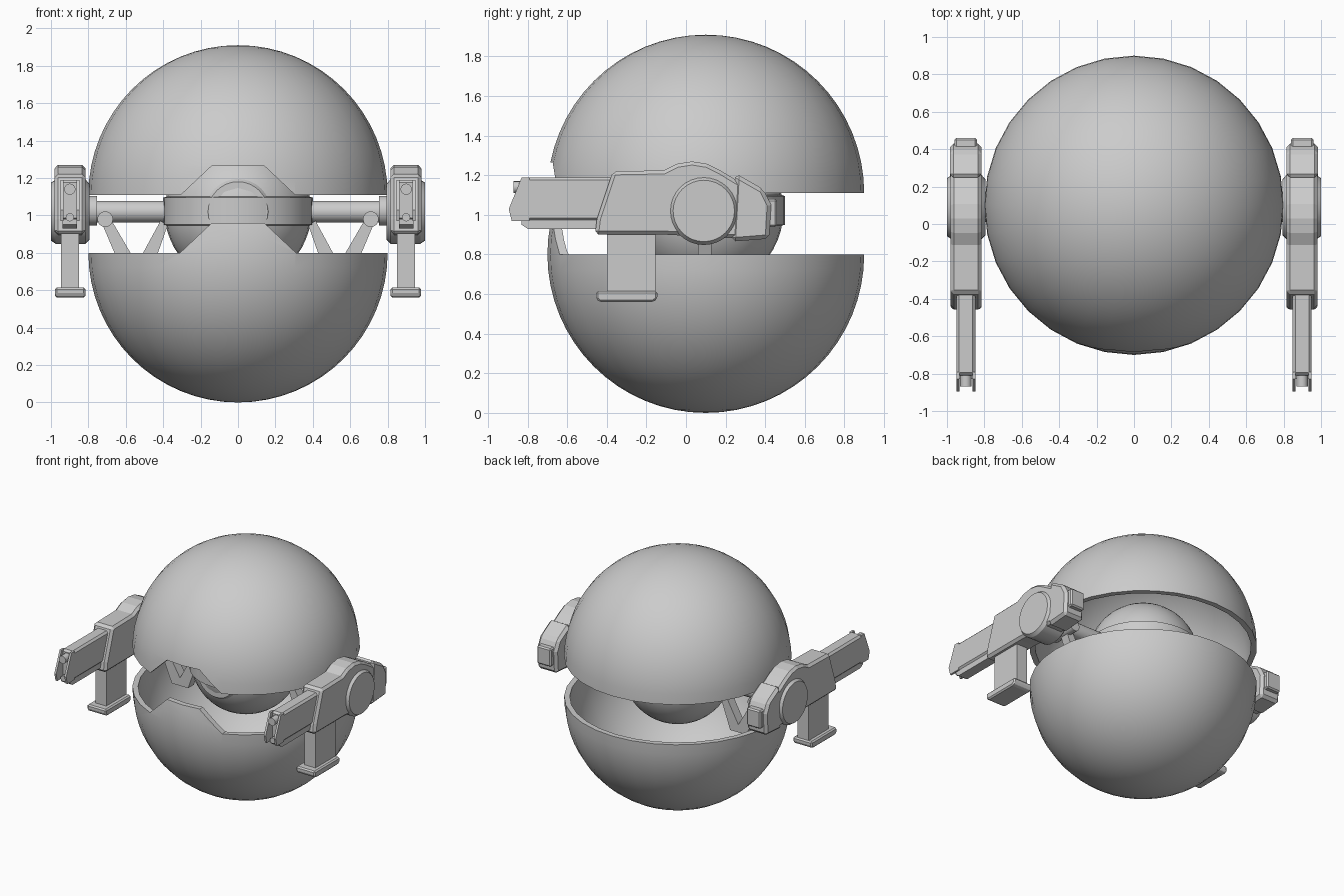
import bpy, bmesh, math
from mathutils import Matrix, Vector

if "Cube" in bpy.data.objects:
    bpy.data.objects.remove(bpy.data.objects["Cube"])


def finish(bm, name, smooth=True):
    bmesh.ops.recalc_face_normals(bm, faces=bm.faces)
    me = bpy.data.meshes.new(name)
    bm.to_mesh(me)
    bm.free()
    ob = bpy.data.objects.new(name, me)
    bpy.context.collection.objects.link(ob)
    if smooth:
        shade(ob)
    return ob


def shade(ob):
    bpy.ops.object.select_all(action='DESELECT')
    ob.select_set(True)
    bpy.context.view_layer.objects.active = ob
    bpy.ops.object.shade_smooth_by_angle(angle=math.radians(30))


def prism(name, pts, a, b, axis='x', bevel=0.0):
    """Extrude a profile: (y,z) points along x, or (x,z) points along y."""
    bm = bmesh.new()
    place = (lambda p, t: (t, p[0], p[1])) if axis == 'x' else (lambda p, t: (p[0], t, p[1]))
    face = bm.faces.new([bm.verts.new(place(p, a)) for p in pts])
    ext = bmesh.ops.extrude_face_region(bm, geom=[face])
    step = Vector(place((0, 0), b - a))
    bmesh.ops.translate(bm, vec=step, verts=[v for v in ext['geom'] if isinstance(v, bmesh.types.BMVert)])
    ob = finish(bm, name, smooth=False)
    if bevel:
        m = ob.modifiers.new('chamfer', 'BEVEL')
        m.width, m.segments, m.limit_method = bevel, 1, 'ANGLE'
    return ob


def box(name, x, y, z, bevel=0.0):
    return prism(name, [(y[0], z[0]), (y[1], z[0]), (y[1], z[1]), (y[0], z[1])], *x, bevel=bevel)


def lathe(name, prof, center, axis, n=32):
    """Solid of revolution from (radius, offset) points about an axis."""
    bm = bmesh.new()
    rings = [[bm.verts.new((r * math.cos(2 * math.pi * i / n), r * math.sin(2 * math.pi * i / n), h))
              for i in range(n)] for r, h in prof]
    for lo, hi in zip(rings, rings[1:]):
        for i in range(n):
            bm.faces.new((lo[i], lo[(i + 1) % n], hi[(i + 1) % n], hi[i]))
    bm.faces.new(rings[0])
    bm.faces.new(rings[-1])
    rot = {'x': Matrix.Rotation(math.pi / 2, 4, 'Y'), 'y': Matrix.Rotation(-math.pi / 2, 4, 'X'),
           'z': Matrix.Identity(4)}[axis]
    bm.transform(Matrix.Translation(center) @ rot)
    return finish(bm, name)


def mirror(*obs):
    for ob in obs:
        ob.modifiers.new('mirror', 'MIRROR')


def shell(name, zc, cutters):
    """Hollow sphere trimmed by cutters."""
    bm = bmesh.new()
    for r in (0.8, 0.76):
        bmesh.ops.create_uvsphere(bm, u_segments=32, v_segments=32, radius=r,
                                  matrix=Matrix.Translation((0, 0.1, zc)))
        if r == 0.8:
            outer = set(bm.faces)
    bmesh.ops.reverse_faces(bm, faces=[f for f in bm.faces if f not in outer])
    me = bpy.data.meshes.new(name)
    bm.to_mesh(me)
    bm.free()
    ob = bpy.data.objects.new(name, me)
    bpy.context.collection.objects.link(ob)
    bpy.context.view_layer.objects.active = ob
    for c in cutters:
        m = ob.modifiers.new('trim', 'BOOLEAN')
        m.operation, m.solver, m.object = 'DIFFERENCE', 'EXACT', c
        bpy.ops.object.modifier_apply(modifier=m.name)
    for c in cutters:
        bpy.data.objects.remove(c)
    shade(ob)


# Split outer shell: lower half with front tab, upper half with matching notch
shell('lower_shell', 0.8, [
    prism('cut_front', [(-1, .8), (-.31, .8), (-.14, .96), (.14, .96), (.31, .8), (1, .8), (1, 2), (-1, 2)],
          -1, 0.2, 'y'),
    box('cut_back', (-1, 1), (0.15, 1.2), (0.8, 2))])
shell('upper_shell', 1.11, [
    prism('cut_front', [(-1, 1.11), (-.305, 1.11), (-.14, 1.265), (.14, 1.265), (.305, 1.11), (1, 1.11), (1, 0), (-1, 0)],
          -1, 0.2, 'y'),
    box('cut_back', (-1, 1), (0.15, 1.2), (0, 1.11))])

# Inner ball with equator band and front lens
bm = bmesh.new()
bmesh.ops.create_uvsphere(bm, u_segments=32, v_segments=24, radius=0.392,
                          matrix=Matrix.Translation((0, 0.1, 1.02)))
finish(bm, 'inner_ball')
lathe('ball_band', [(.38, -.075), (.4, -.07), (.4, .075), (.385, .08)], (0, 0.1, 1.02), 'z')
lathe('lens', [(.175, .15), (.175, -.27 + .02), (.16, -.27)], (0, 0, 1.02), 'y')

# Axle, collars and V struts holding the arms
lathe('axle', [(.058, -.8), (.058, .8)], (0, 0.09, 1.02), 'x')
mirror(lathe('axle_collar', [(.08, .755), (.08, .84)], (0, 0.09, 1.025), 'x'),
       lathe('strut_pin', [(.042, -.02), (.042, .2)], (.71, 0, .98), 'y', 16),
       prism('v_strut', [(.72, .94), (.68, .98), (.54, .74), (.415, .97), (.375, .95), (.47, .68), (.61, .68)],
             .06, .13, 'y'))

# Side gun: receiver with rounded hump over the hub
hump = [(.03 + .25 * math.cos(math.radians(a)), 1.02 + .25 * math.sin(math.radians(a)))
        for a in (125, 108, 90, 72, 55)]
receiver = prism('gun_receiver', [(-.46, .9), (-.45, .98), (-.37, 1.22)] + hump +
                 [(.28, 1.16), (.28, .88), (-.1, .9)], .815, .98, bevel=.018)
hub = lathe('gun_hub', [(.15, .795), (.172, .815), (.172, .975), (.155, 1.0)], (0, 0.09, 1.02), 'x')

# Rear block and cap
rear = prism('rear_block', [(.25, 1.21), (.39, 1.13), (.43, 1.05), (.42, .88), (.23, .865)],
             .815, .985, bevel=.02)
cap = box('rear_cap', (.84, .96), (.4, .46), (.94, 1.08), .01)

# Barrel housing with open cheeks, lower rail and muzzles
housing = prism('barrel_housing', [(-.81, .97), (-.4, .97), (-.36, 1.19), (-.81, 1.19)],
                .848, .95, bevel=.015)
cheek = [(-.88, .97), (-.79, .97), (-.79, 1.19), (-.83, 1.19), (-.895, 1.03)]
cheeks = [prism('barrel_cheek', cheek, x, x + .016) for x in (.848, .934)]
rail = prism('lower_rail', [(-.80, .93), (-.42, .93), (-.42, .98), (-.83, .98), (-.83, .95)], .86, .938)
muzzle = lathe('upper_muzzle', [(.03, -.87), (.03, -.78)], (.899, 0, 1.14), 'y', 16)
port = lathe('lower_muzzle', [(.022, -.86), (.022, -.78)], (.899, 0, .99), 'y', 16)

# Magazine and its foot
magazine = box('magazine', (.85, .945), (-.4, -.155), (.6, .92))
foot = prism('magazine_foot', [(-.455, .575), (-.435, .56), (-.165, .56), (-.145, .575), (-.145, .615), (-.455, .615)],
             .815, .978, bevel=.01)
mirror(receiver, hub, rear, cap, housing, *cheeks, rail, muzzle, port, magazine, foot)
